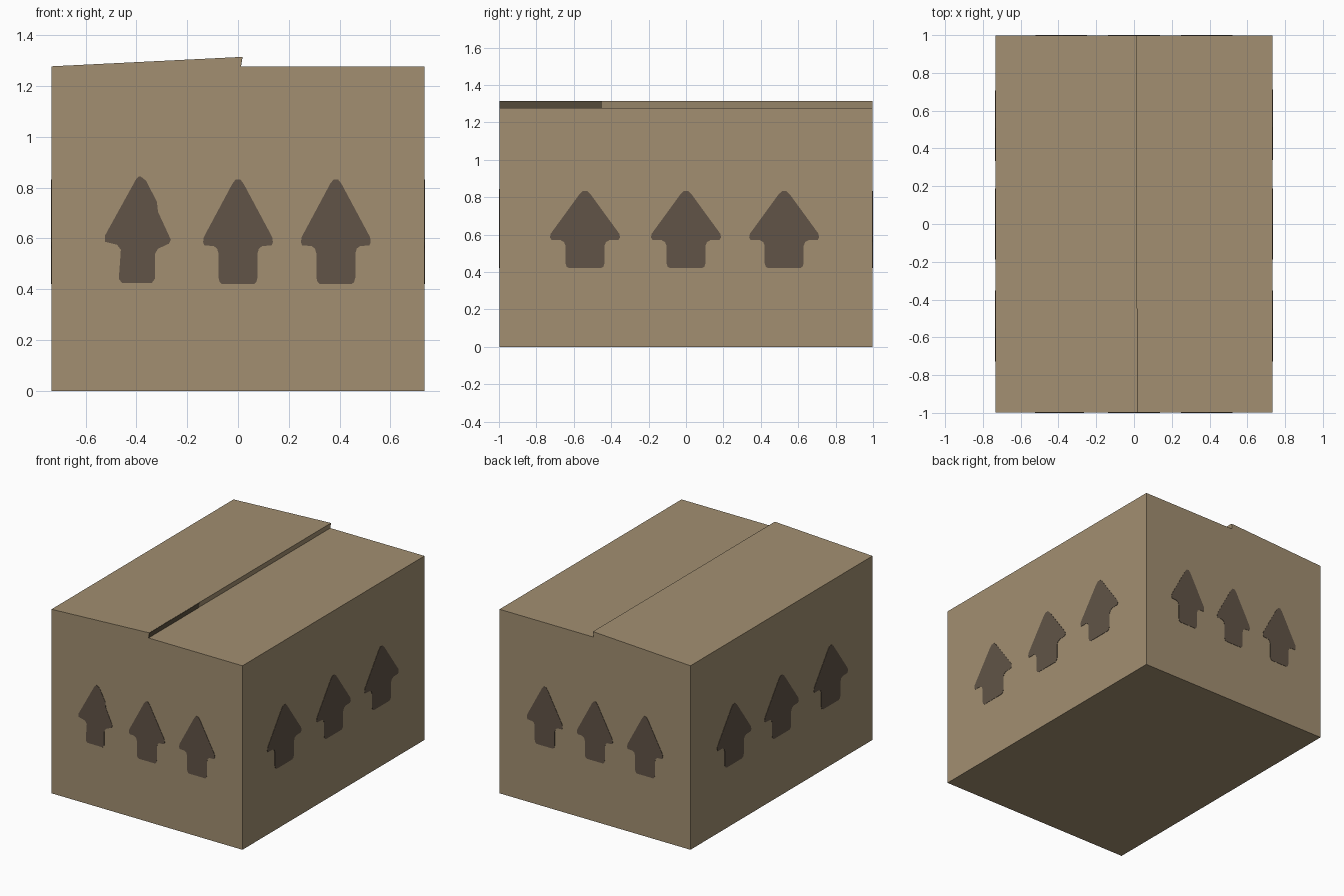
import bpy, bmesh
from mathutils import Vector

if "Cube" in bpy.data.objects:
    bpy.data.objects.remove(bpy.data.objects["Cube"])


def linear(c):
    c /= 255
    return c / 12.92 if c <= 0.04045 else ((c + 0.055) / 1.055) ** 2.4


def material(name, *rgb):
    m = bpy.data.materials.new(name)
    m.diffuse_color = (*[linear(c) for c in rgb], 1)
    m.use_nodes = True
    m.node_tree.nodes["Principled BSDF"].inputs["Base Color"].default_value = m.diffuse_color
    return m


cardboard = material("cardboard", 162, 143, 113)
print_brown = material("printed brown", 97, 84, 71)
gap_brown = material("gap brown", 92, 81, 63)

UP = Vector((0, 0, 1))


def prism(name, points, origin, u, n, depth, mat):
    """Extrude a (u, z) outline along n."""
    origin, u, n = Vector(origin), Vector(u), Vector(n)
    bm = bmesh.new()
    face = bm.faces.new([bm.verts.new(origin + u * a + UP * b) for a, b in points])
    ext = bmesh.ops.extrude_face_region(bm, geom=[face])
    moved = [g for g in ext["geom"] if isinstance(g, bmesh.types.BMVert)]
    bmesh.ops.translate(bm, verts=moved, vec=n * depth)
    bmesh.ops.recalc_face_normals(bm, faces=bm.faces)
    me = bpy.data.meshes.new(name)
    bm.to_mesh(me)
    bm.free()
    me.materials.append(mat)
    ob = bpy.data.objects.new(name, me)
    bpy.context.collection.objects.link(ob)
    return ob


PLATE = 0.002
HX, HY, TOP = 0.735 - PLATE, 1 - PLATE, 1.277

# Closed carton: the left lid flap rises to a small step at the middle
prism("carton", [(-HX, 0), (HX, 0), (HX, TOP), (0.01, TOP), (0.016, 1.314), (-HX, TOP)],
      (0, -HY, 0), (1, 0, 0), (0, 1, 0), 2 * HY, cardboard)

# Dark front part of the raised flap edge
prism("flap_edge", [(0.009, TOP), (0.012, TOP), (0.018, 1.313), (0.015, 1.313)],
      (0, -HY, 0), (1, 0, 0), (0, 1, 0), 0.55, gap_brown)

# Arrow outline, right half, mirrored to the left
half = [(0.085, 0.42), (0.098, 0.428), (0.104, 0.445), (0.104, 0.54), (0.112, 0.56),
        (0.13, 0.57), (0.18, 0.572), (0.187, 0.585), (0.183, 0.605), (0.03, 0.815), (0.012, 0.832)]
arrow = half + [(-x, z) for x, z in reversed(half)]

# Worn arrow at the left of the front
worn = [(0.046, 0.425), (0.058, 0.441), (0.058, 0.539), (0.07, 0.559), (0.113, 0.579),
        (0.121, 0.594), (0.07, 0.705), (0.066, 0.744), (0.023, 0.827), (0.003, 0.843),
        (-0.005, 0.843), (-0.017, 0.831), (-0.139, 0.61), (-0.139, 0.587), (-0.091, 0.575),
        (-0.076, 0.555), (-0.084, 0.441), (-0.072, 0.425)]

# Three arrows per wall: wall name, centre, direction along wall, outward normal, width scale, positions
walls = [
    ("front", (0, -HY, 0), (1, 0, 0), (0, -1, 0), 0.735, (-0.385, 0, 0.385)),
    ("back", (0, HY, 0), (-1, 0, 0), (0, 1, 0), 0.735, (-0.385, 0, 0.385)),
    ("right", (HX, 0, 0), (0, 1, 0), (1, 0, 0), 1, (-0.54, 0, 0.525)),
    ("left", (-HX, 0, 0), (0, -1, 0), (-1, 0, 0), 1, (-0.52, 0, 0.54)),
]
for wall, origin, u, n, scale, places in walls:
    for i, p in enumerate(places):
        if wall == "front" and i == 0:
            outline = [(x + p, z) for x, z in worn]
        else:
            outline = [(x * scale + p, z) for x, z in arrow]
        prism(f"{wall}_arrow_{i + 1}", outline, origin, u, n, PLATE, print_brown)
